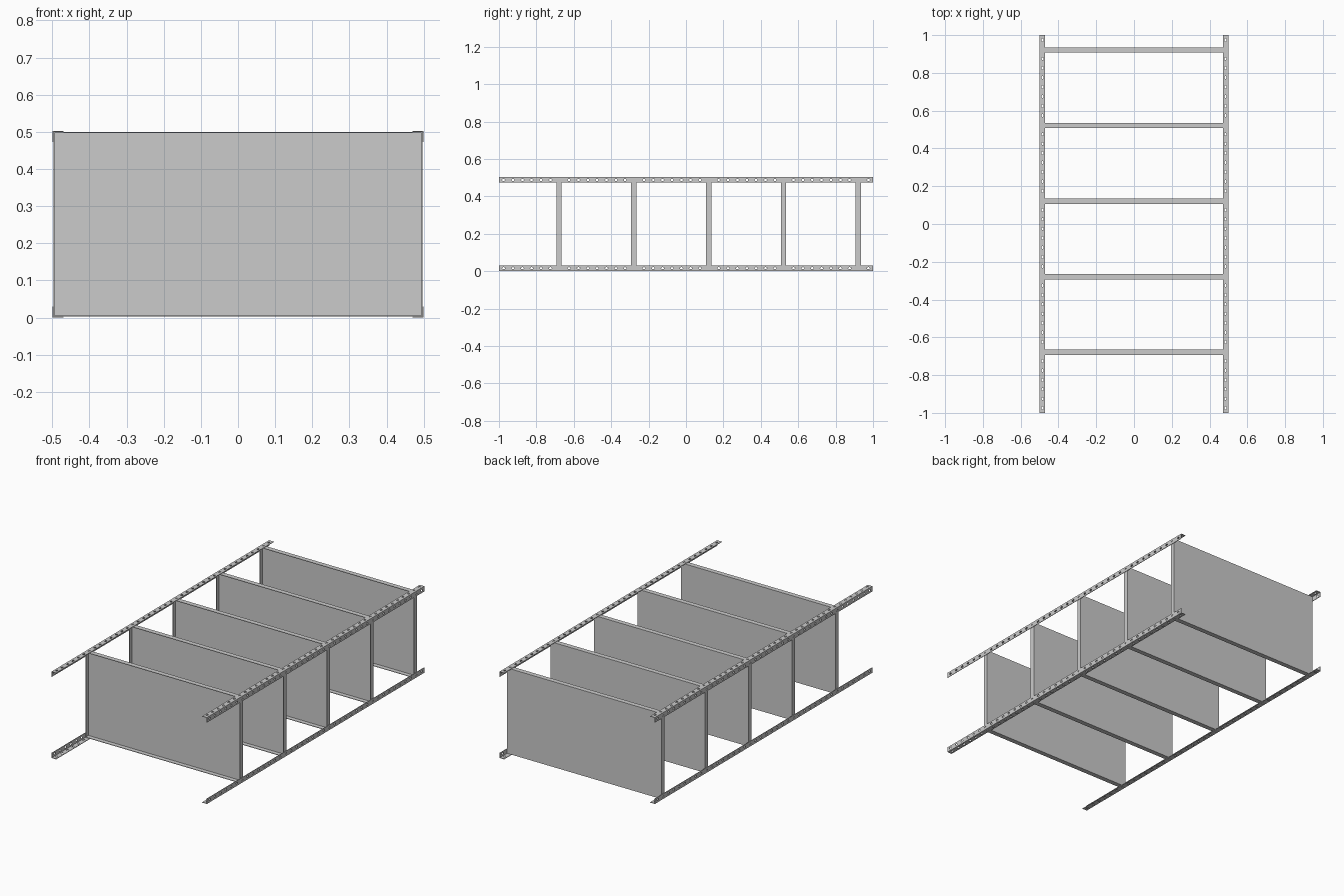
import bpy, bmesh, math

if "Cube" in bpy.data.objects:
    bpy.data.objects.remove(bpy.data.objects["Cube"])

W, L, H = 0.5, 1.0, 0.503      # half width, half length, full height
LEG = 0.03                     # angle-post leg width
T = 0.003                      # sheet thickness
PITCH, N = 0.05, 40            # hole spacing and count per leg
HOLE_U, HOLE_V = 0.0055, 0.008 # hole half sizes across / along


def finish(bm, name, offset):
    me = bpy.data.meshes.new(name)
    bm.to_mesh(me)
    bm.free()
    ob = bpy.data.objects.new(name, me)
    bpy.context.collection.objects.link(ob)
    m = ob.modifiers.new("sheet", 'SOLIDIFY')
    m.thickness, m.offset, m.use_even_offset = T, offset, True
    return ob


def perforated_leg(bm, place):
    """Strip of rectangular cells, each with a 12-sided hole."""
    corners = [(-1, -1), (1, -1), (1, 1), (-1, 1)]
    w = LEG - T / 2
    for k in range(N):
        cy = -L + (k + 0.5) * PITCH
        outer, inner = [], []
        for s in range(4):
            a, b = corners[s], corners[(s + 1) % 4]
            for j in range(3):
                f = j / 3
                u = a[0] + (b[0] - a[0]) * f
                v = a[1] + (b[1] - a[1]) * f
                ang = math.radians(225 + 30 * (s * 3 + j))
                outer.append(bm.verts.new(place(w / 2 * (1 + u), cy + v * PITCH / 2)))
                inner.append(bm.verts.new(place(w / 2 + HOLE_U * math.cos(ang),
                                                cy + HOLE_V * math.sin(ang))))
        for i in range(12):
            n = (i + 1) % 12
            bm.faces.new((outer[i], outer[n], inner[n], inner[i]))


# Perforated angle posts, one at each corner
def post(name, sx, sz):
    bm = bmesh.new()
    x0, z0 = W - T / 2, H / 2 - T / 2
    perforated_leg(bm, lambda u, y: (sx * (x0 - u), y, H / 2 + sz * z0))
    perforated_leg(bm, lambda u, y: (sx * x0, y, H / 2 + sz * (z0 - u)))
    bmesh.ops.remove_doubles(bm, verts=bm.verts, dist=1e-5)
    bmesh.ops.recalc_face_normals(bm, faces=bm.faces)
    finish(bm, name, 0)


for sx, side in ((-1, "left"), (1, "right")):
    for sz, level in ((-1, "lower"), (1, "upper")):
        post(f"{level}_{side}_post", sx, sz)


# Shelf trays: flat sheet facing +y with rims turned towards -y
DEPTH = 0.028
for i in range(5):
    back = -0.665 + 0.4 * i
    bm = bmesh.new()
    bmesh.ops.create_cube(bm, size=1)
    for v in bm.verts:
        v.co.x *= 2 * (W - T)
        v.co.y = back - DEPTH / 2 + v.co.y * DEPTH
        v.co.z = H / 2 + v.co.z * (H - 2 * T)
    bm.normal_update()
    bmesh.ops.delete(bm, geom=[f for f in bm.faces if f.normal.y < -0.5], context='FACES')
    finish(bm, f"shelf_{i + 1}", -1)
